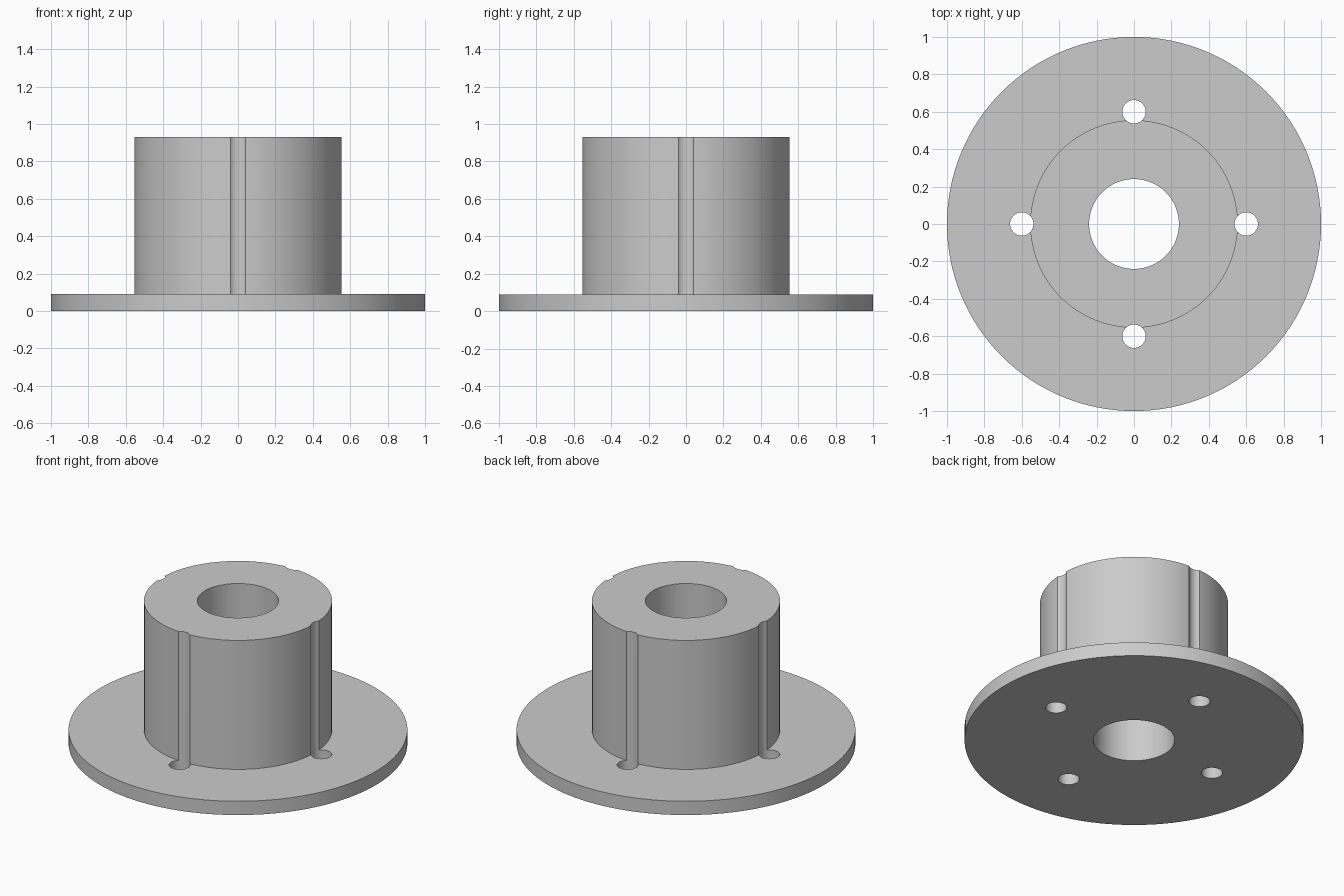
import bpy
import bmesh
from math import cos, sin, pi, radians
from mathutils import Matrix, Vector

FLANGE_R, FLANGE_H = 1.0, 0.09
HUB_R, HUB_H = 0.555, 0.93
BORE_R = 0.24
BOLT_CIRCLE, BOLT_R = 0.6, 0.0625

if "Cube" in bpy.data.objects:
    bpy.data.objects.remove(bpy.data.objects["Cube"], do_unlink=True)

grey = bpy.data.materials.new("plain grey")
grey.use_nodes = True
colour = (0.6, 0.6, 0.6, 1)
grey.diffuse_color = colour
grey.node_tree.nodes["Principled BSDF"].inputs["Base Color"].default_value = colour


def add_object(name, bm):
    bmesh.ops.recalc_face_normals(bm, faces=bm.faces)
    mesh = bpy.data.meshes.new(name)
    bm.to_mesh(mesh)
    bm.free()
    mesh.materials.append(grey)
    obj = bpy.data.objects.new(name, mesh)
    bpy.context.collection.objects.link(obj)
    return obj


def lathe(name, profile, steps):
    """Revolve a closed (radius, height) outline about the z axis."""
    bm = bmesh.new()
    verts = [bm.verts.new((r, 0, z)) for r, z in profile]
    edges = [bm.edges.new((a, b)) for a, b in zip(verts, verts[1:] + verts[:1])]
    bmesh.ops.spin(bm, geom=verts + edges, cent=(0, 0, 0), axis=(0, 0, 1),
                   angle=2 * pi, steps=steps, use_merge=True)
    bmesh.ops.remove_doubles(bm, verts=bm.verts, dist=1e-5)
    return add_object(name, bm)


# Flange and hub in one turned body with a through bore
body = lathe("flanged_hub", [
    (BORE_R, 0), (FLANGE_R, 0), (FLANGE_R, FLANGE_H),
    (HUB_R, FLANGE_H), (HUB_R, HUB_H), (BORE_R, HUB_H)], 128)

# Four drills: holes through the flange, grooves up the hub
bm = bmesh.new()
for i in range(4):
    a = i * pi / 2
    place = Matrix.Translation(
        Vector((BOLT_CIRCLE * cos(a), BOLT_CIRCLE * sin(a), HUB_H / 2)))
    bmesh.ops.create_cone(bm, cap_ends=True, segments=48, radius1=BOLT_R,
                          radius2=BOLT_R, depth=HUB_H + 0.4, matrix=place)
drills = add_object("bolt_hole_cutters", bm)
drills.hide_render = True

cut = body.modifiers.new("bolt_holes", 'BOOLEAN')
cut.operation = 'DIFFERENCE'
cut.solver = 'EXACT'
cut.object = drills

# Apply the cut, drop the cutter, and smooth the round walls
bpy.ops.object.select_all(action='DESELECT')
body.select_set(True)
bpy.context.view_layer.objects.active = body
bpy.ops.object.modifier_apply(modifier=cut.name)
bpy.data.objects.remove(drills, do_unlink=True)
bpy.ops.object.shade_smooth_by_angle(angle=radians(30))
